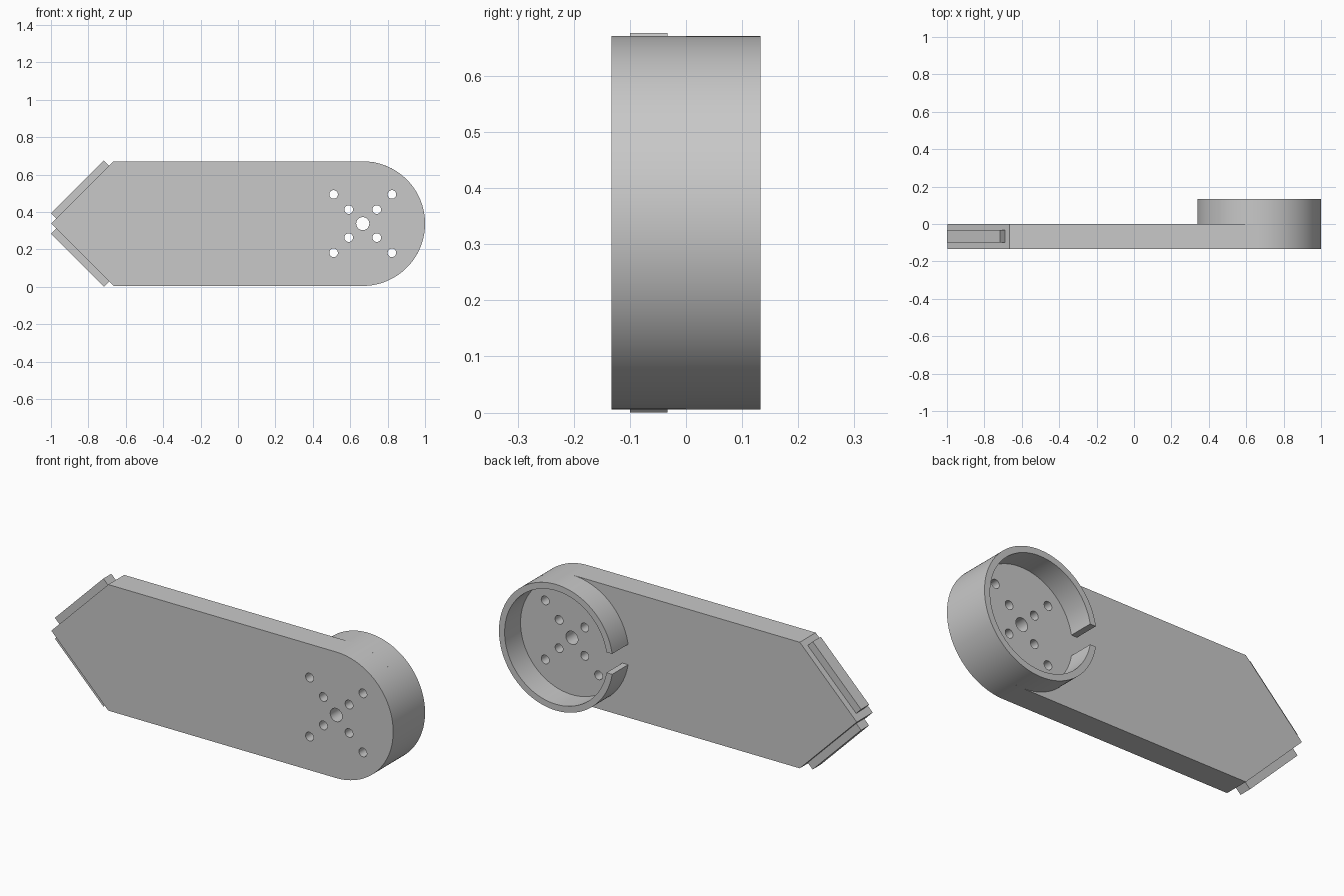
import bpy, bmesh, math

if "Cube" in bpy.data.objects:
    bpy.data.objects.remove(bpy.data.objects["Cube"])

CX, CZ, R = 0.667, 0.338, 0.333      # centre and radius of the round end

grey = bpy.data.materials.new("plain grey")
grey.diffuse_color = (0.58, 0.58, 0.58, 1)
grey.use_nodes = True
grey.node_tree.nodes["Principled BSDF"].inputs["Base Color"].default_value = grey.diffuse_color


def arc(cx, cz, r, a0, a1, n):
    return [(cx + r * math.cos(a0 + (a1 - a0) * i / n),
             cz + r * math.sin(a0 + (a1 - a0) * i / n)) for i in range(n + 1)]


def circle(cx, cz, r, n=32):
    return arc(cx, cz, r, 0, 2 * math.pi, n)[:-1]


def extrude_profile(name, loops, y0, y1):
    """Fill x-z outlines (first outer, rest holes) and extrude from y0 to y1."""
    curve = bpy.data.curves.new(name, 'CURVE')
    curve.dimensions = '2D'
    curve.fill_mode = 'BOTH'
    curve.extrude = (y1 - y0) / 2
    for pts in loops:
        sp = curve.splines.new('POLY')
        sp.points.add(len(pts) - 1)
        for p, (x, z) in zip(sp.points, pts):
            p.co = (x, z, 0, 1)
        sp.use_cyclic_u = True
    ob = bpy.data.objects.new(name, curve)
    ob.rotation_euler.x = math.pi / 2
    ob.location.y = (y0 + y1) / 2
    bpy.context.collection.objects.link(ob)
    bpy.ops.object.select_all(action='DESELECT')
    ob.select_set(True)
    bpy.context.view_layer.objects.active = ob
    bpy.ops.object.convert(target='MESH')
    ob = bpy.context.view_layer.objects.active
    bm = bmesh.new()
    bm.from_mesh(ob.data)
    bmesh.ops.remove_doubles(bm, verts=bm.verts, dist=1e-5)
    bmesh.ops.recalc_face_normals(bm, faces=bm.faces)
    bm.to_mesh(ob.data)
    bm.free()
    ob.data.materials.clear()
    ob.data.materials.append(grey)
    bpy.ops.object.shade_smooth_by_angle(angle=math.radians(30))
    return ob


# Arm plate: pointed left end, round right end, drilled hole pattern
outline = [(-0.998, CZ), (-0.665, CZ - R)]
outline += arc(CX, CZ, R, -math.pi / 2, math.pi / 2, 64)
outline += [(-0.665, CZ + R)]
holes = [circle(CX, CZ, 0.035)]
for d in (0.075, 0.156):
    for sx in (-1, 1):
        for sz in (-1, 1):
            holes.append(circle(CX + sx * d, CZ + sz * d, 0.023))
extrude_profile("arm_plate", [outline] + holes, -0.133, 0)

# Open collar on the back, with a parallel-sided slot facing the arm
r_in, half = 0.30, 0.054
a_out = math.pi - math.asin(half / R)
a_in = math.pi - math.asin(half / r_in)
collar = arc(CX, CZ, R, -a_out, a_out, 120) + arc(CX, CZ, r_in, a_in, -a_in, 120)
extrude_profile("collar", [collar], 0, 0.133)

# Ribs along the two slanted edges of the point
rib = [(-0.9615, 0.3545), (-1.0, 0.393), (-0.717, 0.676), (-0.6785, 0.6375)]
extrude_profile("upper_rib", [rib], -0.1, -0.033)
extrude_profile("lower_rib", [[(x, 2 * CZ - z) for x, z in rib]], -0.1, -0.033)
